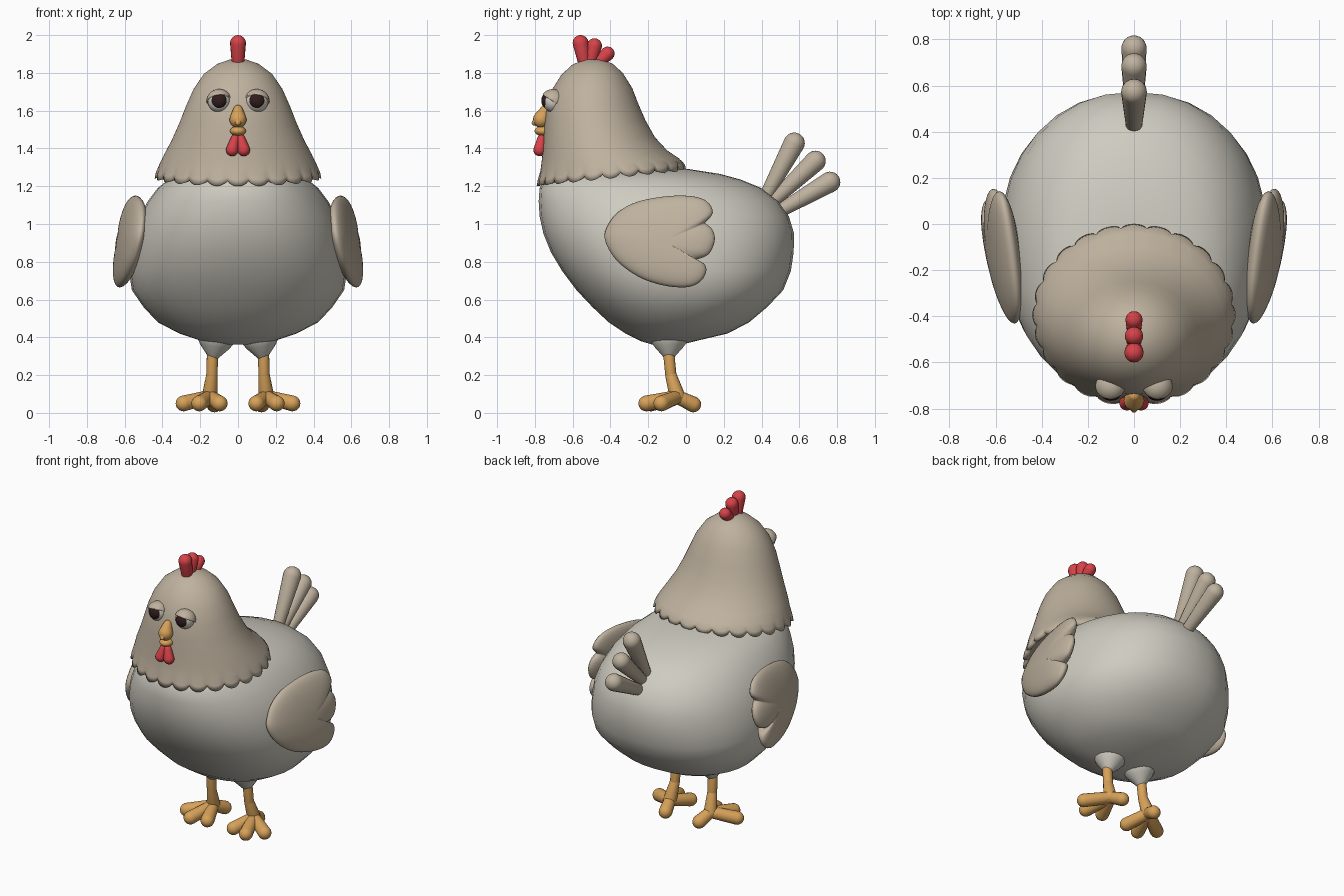
import bpy, bmesh, math
from mathutils import Vector, Matrix

if "Cube" in bpy.data.objects:
    bpy.data.objects.remove(bpy.data.objects["Cube"])


def material(name, rgb):
    m = bpy.data.materials.new(name)
    m.diffuse_color = (*rgb, 1)
    m.use_nodes = True
    m.node_tree.nodes["Principled BSDF"].inputs["Base Color"].default_value = m.diffuse_color
    return m


CREAM = material("cream_feathers", (0.62, 0.60, 0.53))
TAUPE = material("taupe_feathers", (0.52, 0.445, 0.345))
ORANGE = material("orange_skin", (0.68, 0.36, 0.10))
RED = material("red_skin", (0.68, 0.055, 0.065))
WHITE = material("eye_white", (0.66, 0.62, 0.56))
DARK = material("dark_pupil", (0.03, 0.012, 0.012))


def finish(name, bm, mat):
    bmesh.ops.recalc_face_normals(bm, faces=bm.faces)
    me = bpy.data.meshes.new(name)
    bm.to_mesh(me)
    bm.free()
    me.materials.append(mat)
    for p in me.polygons:
        p.use_smooth = True
    ob = bpy.data.objects.new(name, me)
    bpy.context.collection.objects.link(ob)
    return ob


def skin(bm, rings):
    """Bridge closed rings of points and cap both ends."""
    vs = [[bm.verts.new(p) for p in r] for r in rings]
    n = len(vs[0])
    for a, b in zip(vs, vs[1:]):
        for i in range(n):
            j = (i + 1) % n
            bm.faces.new((a[i], a[j], b[j], b[i]))
    bm.faces.new(vs[0])
    bm.faces.new(vs[-1])


def loft(name, sections, segs, power, mat, scallops=0):
    """Sections: front y, front z, back y, back z, half width, scallop weight."""
    rings = []
    for yf, zf, yb, zb, hw, w in sections:
        ring = []
        for k in range(segs):
            t = 2 * math.pi * k / segs
            c, s = math.cos(t), math.sin(t)
            cx = math.copysign(abs(c) ** (2 / power), c)
            sy = math.copysign(abs(s) ** (2 / power), s)
            lobe = w * abs(math.cos(scallops * t / 2)) ** 0.7
            x = cx * hw + c * 0.016 * lobe
            y = (yf + yb) / 2 + sy * (yb - yf) / 2 + s * 0.016 * lobe
            z = (zf + zb) / 2 + sy * (zb - zf) / 2 - 0.028 * lobe
            ring.append((x, y, z))
        rings.append(ring)
    bm = bmesh.new()
    skin(bm, rings)
    return finish(name, bm, mat)


def capsules(name, parts, mat):
    """Tapered round-ended rods, each as (start, radius, end, radius)."""
    bm = bmesh.new()
    for a, ra, b, rb in parts:
        a, b = Vector(a), Vector(b)
        rot = (b - a).to_track_quat('Z', 'Y').to_matrix()
        length = (b - a).length
        tilt = math.asin(max(-1, min(1, (ra - rb) / length)))
        rings = []
        for base, r, lo, hi in ((0, ra, -1.5, tilt), (length, rb, tilt, 1.5)):
            for i in range(7):
                ph = lo + (hi - lo) * i / 6
                rings.append([a + rot @ Vector((
                    r * math.cos(ph) * math.cos(k * math.pi / 8),
                    r * math.cos(ph) * math.sin(k * math.pi / 8),
                    base + r * math.sin(ph))) for k in range(16)])
        skin(bm, rings)
    return finish(name, bm, mat)


def ellipsoid(name, center, radii, mat, rot=None, cut=None):
    """Ellipsoid, optionally keeping only the part above a local plane."""
    bm = bmesh.new()
    bmesh.ops.create_uvsphere(bm, u_segments=24, v_segments=16, radius=1)
    if cut:
        bmesh.ops.bisect_plane(bm, geom=bm.verts[:] + bm.edges[:] + bm.faces[:],
                               plane_co=(0, 0, 0), plane_no=cut, clear_inner=True)
        bmesh.ops.holes_fill(bm, edges=[e for e in bm.edges if e.is_boundary])
    bmesh.ops.scale(bm, vec=radii, verts=bm.verts)
    if rot:
        bmesh.ops.rotate(bm, matrix=rot, verts=bm.verts)
    bmesh.ops.translate(bm, vec=center, verts=bm.verts)
    return finish(name, bm, mat)


# Body: egg built from level sections (z, front, back, half width)
body = [(.362, -.18, -.02, .06), (.38, -.24, .05, .19), (.42, -.32, .22, .31),
        (.48, -.41, .335, .425), (.56, -.495, .43, .50), (.65, -.58, .515, .562),
        (.75, -.655, .555, .577), (.85, -.715, .57, .572), (.95, -.755, .572, .553),
        (1.04, -.775, .545, .522), (1.12, -.78, .49, .478), (1.19, -.775, .40, .425),
        (1.235, -.75, .29, .37), (1.265, -.71, .18, .31), (1.29, -.60, .02, .22)]
loft("body", [(f, z, b, z, w, 0) for z, f, b, w in body], 32, 2.2, CREAM)

# Head and neck hood with a scalloped, rolled rim
hood = [(-.53, 1.872, -.46, 1.872, .04, 0), (-.60, 1.845, -.39, 1.85, .11, 0),
        (-.66, 1.79, -.335, 1.80, .18, 0), (-.71, 1.71, -.285, 1.72, .235, 0),
        (-.738, 1.62, -.25, 1.63, .275, 0), (-.75, 1.52, -.215, 1.55, .31, 0),
        (-.755, 1.43, -.165, 1.46, .35, 0), (-.762, 1.35, -.10, 1.39, .39, 0),
        (-.77, 1.285, -.04, 1.35, .415, 0), (-.775, 1.25, -.015, 1.33, .425, .6),
        (-.775, 1.228, -.015, 1.31, .425, 1), (-.75, 1.228, -.04, 1.305, .40, .7)]
loft("hood", hood, 192, 2, TAUPE, scallops=24)

# Comb and tail fans
capsules("comb", [((0, -.535, 1.84), .032, (0, -.558, 1.958), .042),
                  ((0, -.51, 1.84), .03, (0, -.485, 1.943), .04),
                  ((0, -.48, 1.84), .028, (0, -.415, 1.902), .037)], RED)
capsules("tail", [((0, .43, 1.16), .036, (0, .573, 1.428), .056),
                  ((0, .46, 1.12), .034, (0, .685, 1.333), .055),
                  ((0, .48, 1.06), .034, (0, .762, 1.222), .055)], TAUPE)

# Beak and wattle
capsules("upper_beak", [((0, -.745, 1.605), .025, (0, -.765, 1.553), .045),
                        ((0, -.765, 1.56), .035, (0, -.803, 1.535), .014)], ORANGE)
ellipsoid("lower_beak", (0, -.755, 1.492), (.042, .047, .027), ORANGE)
capsules("wattle", [((s * .016, -.765, 1.45), .023, (s * .031, -.775, 1.392), .033)
                    for s in (-1, 1)], RED)

# Wing outline (y, z), three rounded feather lobes at the back
outline = [(-.43, .92), (-.41, 1.0), (-.35, 1.07), (-.25, 1.12), (-.1, 1.147),
           (.03, 1.147), (.11, 1.12), (.142, 1.06), (.10, 1.005), (.14, .97),
           (.152, .91), (.12, .84), (.055, .812), (.10, .785), (.105, .74),
           (.07, .69), (0, .665), (-.12, .675), (-.25, .72), (-.37, .81)]
notches = (8, 12)


def smooth_outline(pts, steps=4):
    n, out = len(pts), []
    for i in range(n):
        p0, p1, p2, p3 = (Vector(pts[(i + k) % n]) for k in (-1, 0, 1, 2))
        d1 = (p2 - p1) * .3 if i in notches else (p2 - p0) / 2
        d2 = (p2 - p1) * .3 if (i + 1) % n in notches else (p3 - p1) / 2
        for k in range(steps):
            t = k / steps
            out.append(p1 * (2*t**3 - 3*t*t + 1) + d1 * (t**3 - 2*t*t + t)
                       + p2 * (3*t*t - 2*t**3) + d2 * (t**3 - t*t))
    return out


edge = smooth_outline(outline)
mid = Vector((-.12, .91))
for side, label in ((1, "right"), (-1, "left")):
    rings = []
    for i in range(1, 18):
        a = math.pi * i / 18
        r, h = math.sin(a), .065 * math.cos(a)
        ring = []
        for p in edge:
            q = mid + (p - mid) * r
            x = .57 + h - .17 * (q.y - .91) + .15 * (q.x + .12)
            ring.append((side * x, q.x, q.y))
        rings.append(ring)
    bm = bmesh.new()
    skin(bm, rings)
    finish(label + "_wing", bm, TAUPE)

    # Eye, pupil and drooping lid
    turn = Matrix.Rotation(side * .3, 3, 'Z') @ Matrix.Rotation(side * .25, 3, 'Y')
    ellipsoid(label + "_eyeball", (side * .1, -.703, 1.65), (.06, .055, .06), WHITE)
    ellipsoid(label + "_pupil", (side * .1, -.738, 1.653), (.041, .028, .041), DARK)
    ellipsoid(label + "_eyelid", (side * .102, -.703, 1.654), (.066, .066, .06), TAUPE,
              turn, (0, .45, .8))

    # Thigh, leg and foot
    capsules(label + "_thigh", [((side * .112, -.09, .42), .105,
                                 (side * .128, -.09, .315), .035)], CREAM)
    ankle = (side * .15, -.045, .085)
    capsules(label + "_leg", [
        ((side * .135, -.092, .32), .03, (side * .138, -.08, .2), .03),
        ((side * .138, -.08, .2), .03, ankle, .042),
        (ankle, .036, (side * .097, -.185, .05), .042),
        (ankle, .036, (side * .205, -.21, .05), .042),
        (ankle, .036, (side * .288, -.13, .05), .042),
        (ankle, .036, (side * .125, .038, .045), .042)], ORANGE)
